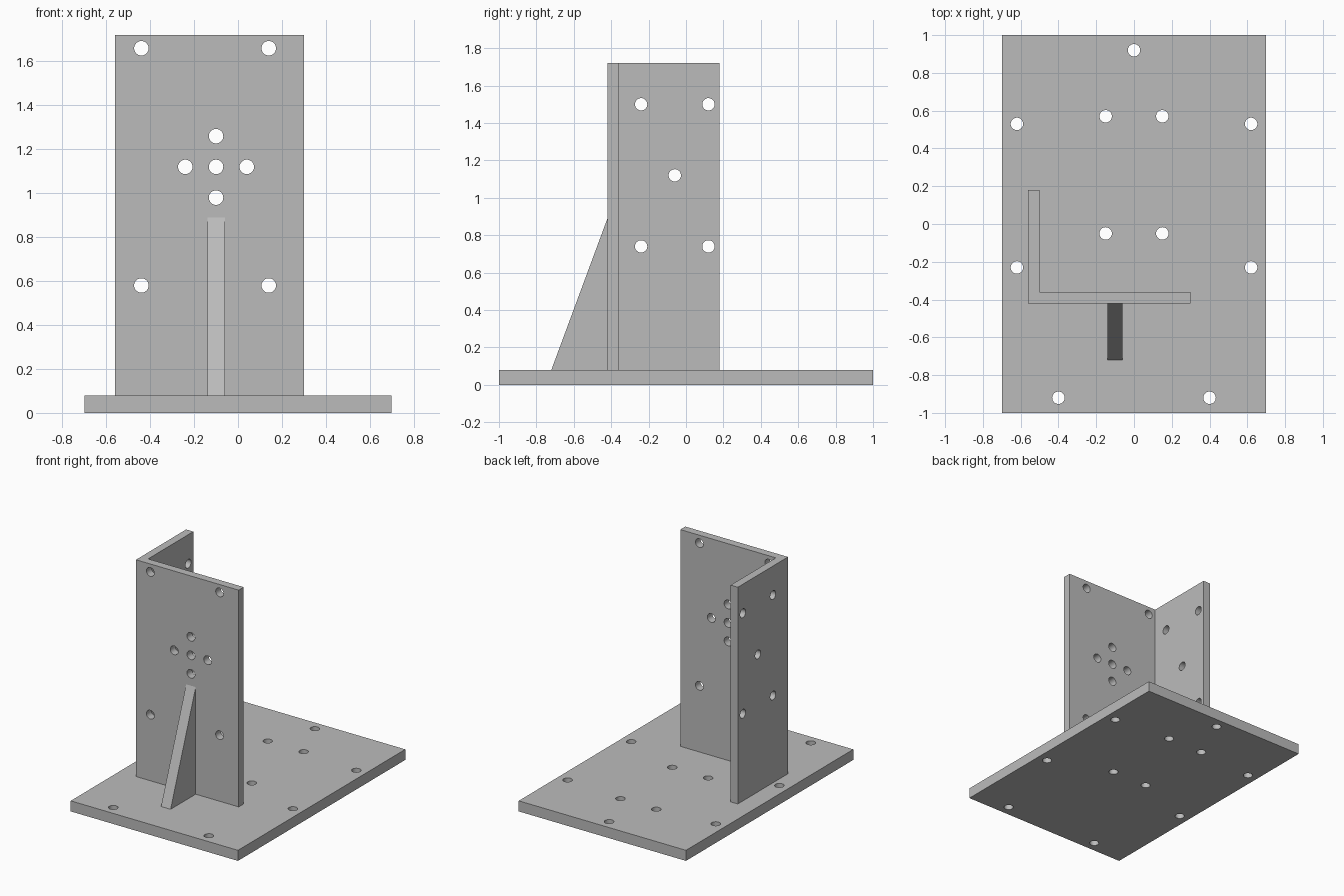
import bpy, bmesh, math
from mathutils import Matrix, Vector

cube = bpy.data.objects.get("Cube")
if cube:
    bpy.data.objects.remove(cube, do_unlink=True)

grey = bpy.data.materials.new("plain_grey")
grey.use_nodes = True
grey.diffuse_color = (0.5, 0.5, 0.5, 1)
grey.node_tree.nodes["Principled BSDF"].inputs["Base Color"].default_value = (0.5, 0.5, 0.5, 1)

HOLE_RADIUS = 0.033
BASE_TOP = 0.08
TOP = 1.72


def make_object(name, bm):
    bmesh.ops.recalc_face_normals(bm, faces=bm.faces)
    mesh = bpy.data.meshes.new(name)
    bm.to_mesh(mesh)
    bm.free()
    obj = bpy.data.objects.new(name, mesh)
    bpy.context.collection.objects.link(obj)
    return obj


def prism(name, profile, sweep):
    """Extrude a closed 3D outline along a vector."""
    bm = bmesh.new()
    face = bm.faces.new([bm.verts.new(p) for p in profile])
    new = bmesh.ops.extrude_face_region(bm, geom=[face])["geom"]
    verts = [g for g in new if isinstance(g, bmesh.types.BMVert)]
    bmesh.ops.translate(bm, verts=verts, vec=sweep)
    obj = make_object(name, bm)
    obj.data.materials.append(grey)
    return obj


def drill(obj, holes):
    """Cut round holes, each given as (centre, axis)."""
    bm = bmesh.new()
    for centre, axis in holes:
        turn = Vector((0, 0, 1)).rotation_difference(Vector(axis)).to_matrix().to_4x4()
        bmesh.ops.create_cone(bm, cap_ends=True, segments=32, radius1=HOLE_RADIUS,
                              radius2=HOLE_RADIUS, depth=0.12,
                              matrix=Matrix.Translation(centre) @ turn)
    cutter = make_object("hole_cutter", bm)
    cutter.hide_render = True
    cutter.data.materials.append(grey)
    mod = obj.modifiers.new("holes", "BOOLEAN")
    mod.operation = "DIFFERENCE"
    mod.solver = "EXACT"
    mod.object = cutter
    bpy.ops.object.select_all(action="DESELECT")
    obj.select_set(True)
    bpy.context.view_layer.objects.active = obj
    bpy.ops.object.modifier_apply(modifier=mod.name)
    bpy.data.objects.remove(cutter, do_unlink=True)
    bpy.ops.object.shade_smooth_by_angle(angle=math.radians(30))


# Base plate with mounting holes, mirrored left and right
base = prism("base_plate", [(-0.7, -1, 0), (0.7, -1, 0), (0.7, 1, 0), (-0.7, 1, 0)],
             (0, 0, BASE_TOP))
base_holes = [(0, 0.92)]
for x, y in [(0.62, 0.53), (0.15, 0.57), (0.15, -0.05), (0.62, -0.23), (0.4, -0.92)]:
    base_holes += [(x, y), (-x, y)]
drill(base, [((x, y, BASE_TOP / 2), (0, 0, 1)) for x, y in base_holes])

# Upright L-shaped angle plate
outline = [(-0.56, -0.42), (0.3, -0.42), (0.3, -0.36), (-0.5, -0.36), (-0.5, 0.18), (-0.56, 0.18)]
upright = prism("angle_plate", [(x, y, BASE_TOP) for x, y in outline], (0, 0, TOP - BASE_TOP))
# Front wall: four corner holes and a cross of five
front = [(x, z) for x in (-0.44, 0.14) for z in (0.58, 1.66)]
front += [(-0.1, 1.12), (-0.24, 1.12), (0.04, 1.12), (-0.1, 0.98), (-0.1, 1.26)]
# Side wall: four corner holes and one in the middle
side = [(y, z) for y in (-0.24, 0.12) for z in (0.74, 1.5)] + [(-0.06, 1.12)]
drill(upright, [((x, -0.39, z), (0, 1, 0)) for x, z in front]
      + [((-0.53, y, z), (1, 0, 0)) for y, z in side])

# Triangular gusset bracing the front wall
prism("gusset", [(-0.14, -0.72, BASE_TOP), (-0.14, -0.42, BASE_TOP), (-0.14, -0.42, 0.89)],
      (0.08, 0, 0))
